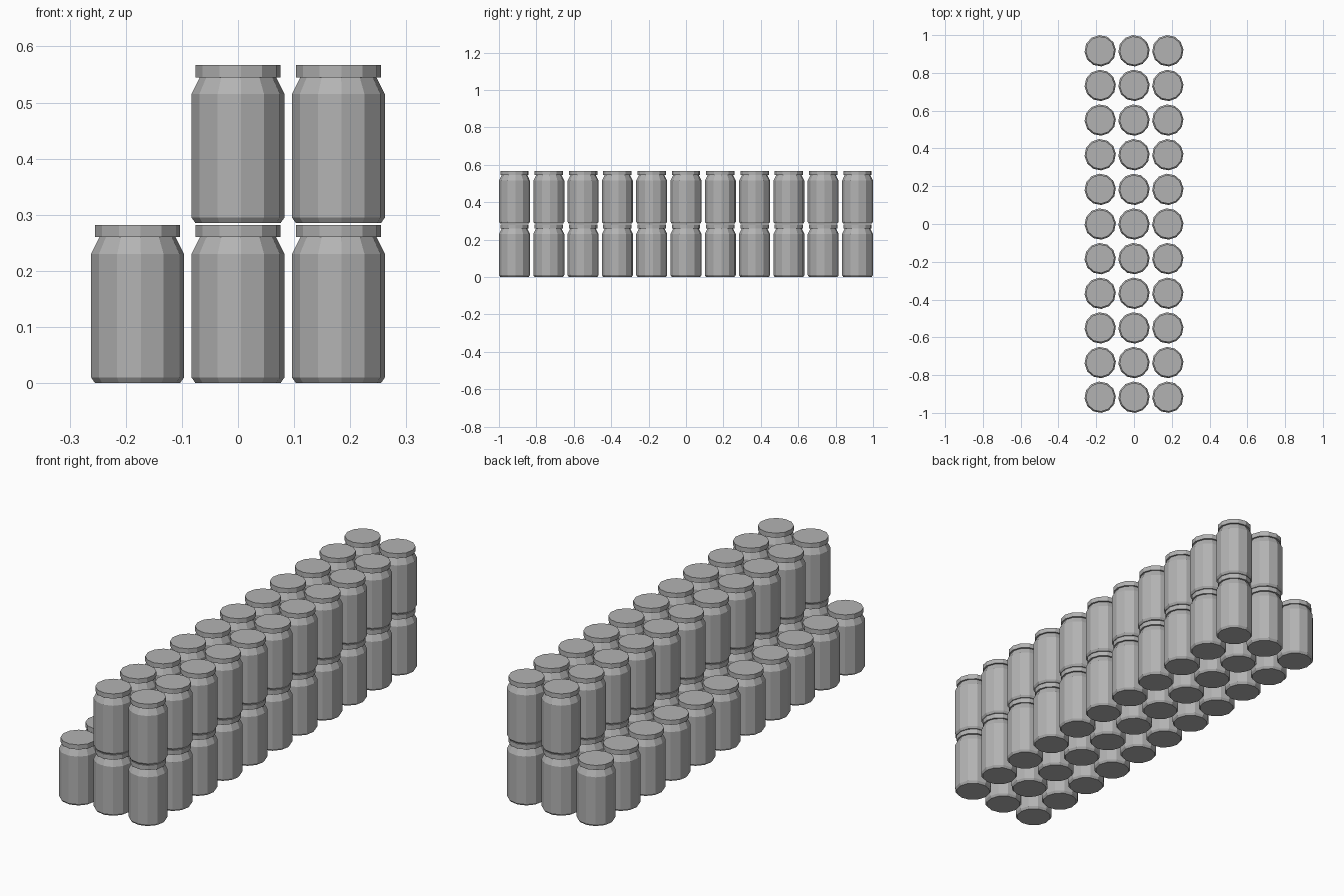
import bpy
import math

# Remove the default cube
cube = bpy.data.objects.get("Cube")
if cube:
    bpy.data.objects.remove(cube, do_unlink=True)

SIDES = 12
TURN = math.radians(4)
STEP_X, STEP_Y, LEVEL = 0.179, 0.1834, 0.285

metal = bpy.data.materials.new("grey metal")
metal.use_nodes = True
grey = (0.45, 0.45, 0.45, 1)
metal.diffuse_color = grey
metal.node_tree.nodes["Principled BSDF"].inputs["Base Color"].default_value = grey

# Can outline as (radius, height): base chamfer, wall, shoulder, neck, lid
PROFILE = [(0.076, 0), (0.083, 0.01), (0.083, 0.23), (0.068, 0.26),
           (0.076, 0.26), (0.076, 0.282)]


def lathe(name, profile):
    """Closed, flat-shaded solid of revolution."""
    verts, faces = [], []
    for radius, z in profile:
        for i in range(SIDES):
            a = 2 * math.pi * i / SIDES + TURN
            verts.append((radius * math.sin(a), -radius * math.cos(a), z))
    for ring in range(len(profile) - 1):
        for i in range(SIDES):
            j = (i + 1) % SIDES
            low, high = ring * SIDES, (ring + 1) * SIDES
            faces.append((low + i, low + j, high + j, high + i))
    faces.append(tuple(reversed(range(SIDES))))
    faces.append(tuple(range(len(verts) - SIDES, len(verts))))
    mesh = bpy.data.meshes.new(name)
    mesh.from_pydata(verts, [], faces)
    mesh.materials.append(metal)
    return mesh


can_mesh = lathe("can", PROFILE)

# Three long rows of cans; the right-hand two are stacked two high
for column, levels in ((-1, 1), (0, 2), (1, 2)):
    for level in range(levels):
        for row in range(-5, 6):
            can = bpy.data.objects.new("can", can_mesh)
            can.location = (column * STEP_X, row * STEP_Y, level * LEVEL)
            bpy.context.collection.objects.link(can)
